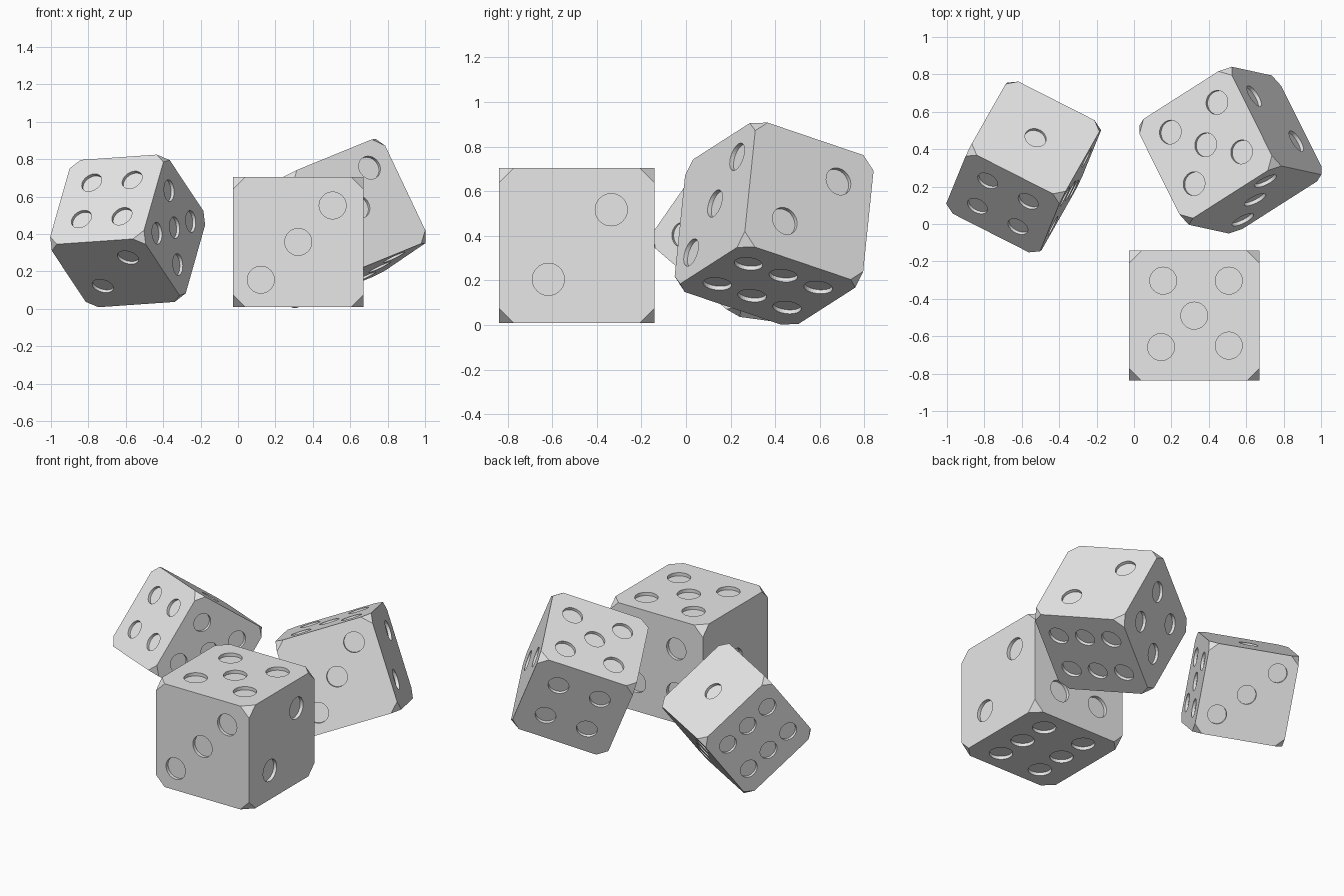
import bpy, bmesh
from math import radians
from mathutils import Matrix, Vector, Euler

cube = bpy.data.objects.get("Cube")
if cube:
    bpy.data.objects.remove(cube, do_unlink=True)

HALF, CORNER, PIP_RADIUS, PIP_DEPTH = 0.348, 0.066, 0.072, 0.022
X, Y, Z = Vector((1, 0, 0)), Vector((0, 1, 0)), Vector((0, 0, 1))

# Pips per face: outward direction, the two in-plane axes, pip positions
FACES = [
    (-X, Y, Z, [(0, 0)]),
    (X, Y, Z, [(0.155, 0.16), (-0.127, -0.152)]),
    (-Y, X, Z, [(0.184, 0.195), (0, 0), (-0.2, -0.202)]),
    (Y, X, Z, [(a, b) for a in (-0.15, 0.15) for b in (-0.15, 0.15)]),
    (Z, X, Y, [(-0.166, 0.187), (0.185, 0.187), (0, 0), (-0.177, -0.168), (0.185, -0.16)]),
    (-Z, X, Y, [(a, b) for a in (-0.155, 0.155) for b in (-0.205, 0, 0.205)]),
]

ivory = bpy.data.materials.new("pale_grey")
ivory.use_nodes = True
ivory.diffuse_color = (0.8, 0.8, 0.8, 1)
ivory.node_tree.nodes["Principled BSDF"].inputs["Base Color"].default_value = (0.8, 0.8, 0.8, 1)


def new_object(name, bm):
    mesh = bpy.data.meshes.new(name)
    bm.to_mesh(mesh)
    bm.free()
    obj = bpy.data.objects.new(name, mesh)
    bpy.context.scene.collection.objects.link(obj)
    return obj


# Die body: cube with clipped corners
bm = bmesh.new()
bmesh.ops.create_cube(bm, size=2 * HALF)
bmesh.ops.bevel(bm, geom=bm.verts[:], offset=CORNER, offset_type='OFFSET',
                segments=1, affect='VERTICES')
body = new_object("die_body", bm)
body.data.materials.append(ivory)

# Pip cutter: short cylinders straddling each face
bm = bmesh.new()
for normal, u, v, pips in FACES:
    turn = normal.to_track_quat('Z', 'Y').to_matrix().to_4x4()
    for a, b in pips:
        place = Matrix.Translation(normal * HALF + u * a + v * b)
        bmesh.ops.create_cone(bm, cap_ends=True, segments=32, radius1=PIP_RADIUS,
                              radius2=PIP_RADIUS, depth=2 * PIP_DEPTH, matrix=place @ turn)
cutter = new_object("pip_cutter", bm)
cutter.hide_render = True

cut = body.modifiers.new("pips", 'BOOLEAN')
cut.operation, cut.solver, cut.object = 'DIFFERENCE', 'EXACT', cutter
bpy.context.view_layer.update()
evaluated = body.evaluated_get(bpy.context.evaluated_depsgraph_get())
die_mesh = bpy.data.meshes.new_from_object(evaluated)
for helper in (body, cutter):
    bpy.data.objects.remove(helper, do_unlink=True)


# Place the three dice
def place_die(name, location, angles, size, mirrored=False):
    mesh = die_mesh.copy()
    mesh.name = name
    if mirrored:
        mesh.transform(Matrix.Diagonal((1, 1, -1, 1)))
        mesh.flip_normals()
    mesh.materials.clear()
    mesh.materials.append(ivory)
    obj = bpy.data.objects.new(name, mesh)
    obj.location = location
    obj.rotation_euler = Euler([radians(a) for a in angles])
    obj.scale = (size, size, size)
    bpy.context.scene.collection.objects.link(obj)


place_die("front_die", (0.322, -0.49, 0.357), (0, 0, 0), 1)
place_die("tilted_left_die", (0.515, 0.395, 0.455), (-17.9, -19, 32.5), 0.89)
place_die("tilted_right_die", (-0.59, 0.305, 0.416), (95.9, 53.1, -112.2), 0.81, mirrored=True)
